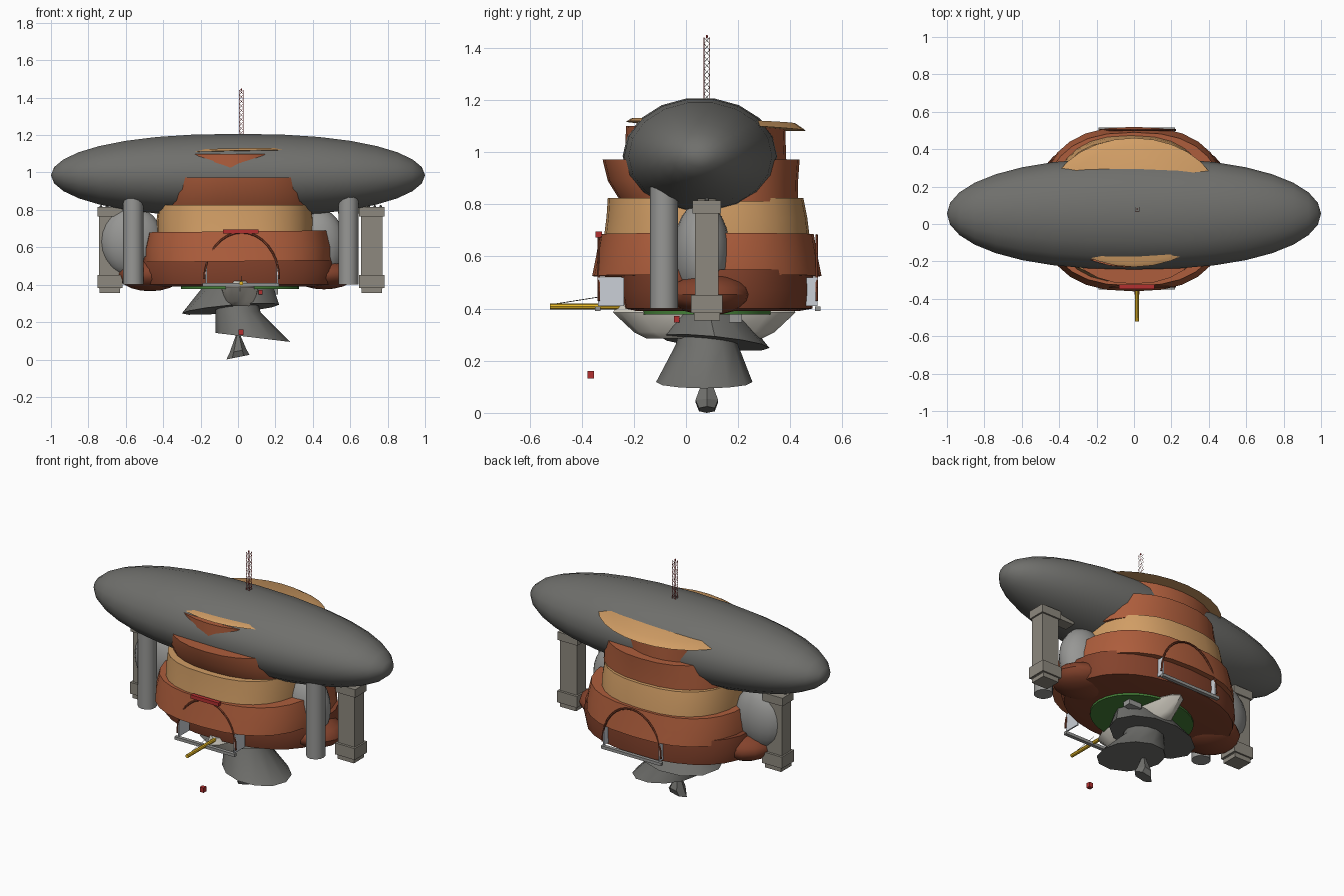
import bpy, bmesh, math
from mathutils import Vector, Matrix

if "Cube" in bpy.data.objects:
    bpy.data.objects.remove(bpy.data.objects["Cube"])

def mat(name, c):
    m = bpy.data.materials.new(name)
    m.diffuse_color = (*c, 1)
    m.use_nodes = True
    m.node_tree.nodes["Principled BSDF"].inputs["Base Color"].default_value = m.diffuse_color
    return m

RUST = mat("rust", (.23, .055, .025))
CLAY = mat("clay", (.42, .11, .045))
TAN = mat("tan", (.64, .34, .13))
HULL = mat("hull_grey", (.16, .16, .15))
STONE = mat("stone", (.27, .25, .21))
STEEL = mat("steel", (.31, .31, .30))
GREEN = mat("green", (.06, .22, .04))
CREAM = mat("cream", (.62, .59, .52))
PALE = mat("pale", (.6, .63, .68))
RED = mat("red", (.45, .03, .03))
GOLD = mat("gold", (.8, .48, .02))

def finish(name, bm, m, smooth=35):
    bmesh.ops.recalc_face_normals(bm, faces=bm.faces)
    me = bpy.data.meshes.new(name)
    bm.to_mesh(me)
    bm.free()
    ob = bpy.data.objects.new(name, me)
    bpy.context.collection.objects.link(ob)
    me.materials.append(m)
    if smooth:
        bpy.context.view_layer.objects.active = ob
        ob.select_set(True)
        bpy.ops.object.shade_smooth_by_angle(angle=math.radians(smooth))
        ob.select_set(False)
    return ob

def box(name, c, s, m):
    bm = bmesh.new()
    bmesh.ops.create_cube(bm, size=1, matrix=Matrix.Translation(c) @ Matrix.Diagonal((*s, 1)))
    return finish(name, bm, m, 0)

def ball(name, c, r, m, u=20, v=12):
    bm = bmesh.new()
    bmesh.ops.create_uvsphere(bm, u_segments=u, v_segments=v, radius=1)
    bmesh.ops.transform(bm, verts=bm.verts, matrix=Matrix.Translation(c) @ Matrix.Diagonal((*r, 1)))
    return finish(name, bm, m)

def rod(name, pts, r, m, sides=6):
    bm = bmesh.new()
    for a, b in zip(pts, pts[1:]):
        a, b = Vector(a), Vector(b)
        d = b - a
        M = Matrix.Translation((a + b) / 2) @ d.to_track_quat('Z', 'Y').to_matrix().to_4x4()
        bmesh.ops.create_cone(bm, cap_ends=True, segments=sides, radius1=r, radius2=r, depth=d.length, matrix=M)
    return finish(name, bm, m)

def loft(name, rings, m, n=28, power=2.0, smooth=35):
    """rings: (cx, cy, z, rx, ry, slope in x, slope in y), capped at both ends"""
    bm = bmesh.new()
    loops = []
    for cx, cy, z, rx, ry, sx, sy in rings:
        lp = []
        for i in range(n):
            t = 2 * math.pi * i / n
            c, s = math.cos(t), math.sin(t)
            dx = math.copysign(abs(c) ** (2 / power), c) * rx
            dy = math.copysign(abs(s) ** (2 / power), s) * ry
            lp.append(bm.verts.new((cx + dx, cy + dy, z + dx * sx + dy * sy)))
        loops.append(lp)
    for a, b in zip(loops, loops[1:]):
        for i in range(n):
            j = (i + 1) % n
            bm.faces.new((a[i], a[j], b[j], b[i]))
    bm.faces.new(loops[0])
    bm.faces.new(loops[-1])
    return finish(name, bm, m, smooth)

# Long airship envelope with blunt ends
bm = bmesh.new()
bmesh.ops.create_uvsphere(bm, u_segments=18, v_segments=16, radius=1,
                          matrix=Matrix.Rotation(math.pi / 2, 4, 'Y'))
for v in bm.verts:
    x = math.copysign(min(1, abs(v.co.x)) ** .87, v.co.x)
    v.co = (x, .055 + .298 * v.co.y, .985 + .225 * v.co.z)
finish("envelope", bm, HULL)

# Stacked shells of the body, bottom to top
loft("shell_bottom", [(0, .12, .39, .44, .31, 0, 0), (0, .125, .40, .52, .36, 0, 0),
                      (0, .12, .47, .54, .37, 0, 0), (0, .12, .55, .53, .365, 0, 0)], RUST, power=2.2)
loft("shell_lower", [(0, .08, .525, .50, .44, .01, 0), (0, .08, .60, .50, .425, .01, 0),
                     (0, .08, .685, .48, .41, .01, 0)], CLAY, power=2.5)
loft("shell_middle", [(-.015, .08, .67, .42, .395, 0, 0), (-.015, .08, .75, .42, .385, 0, 0),
                      (-.015, .075, .825, .41, .375, 0, 0)], TAN, power=2.5)
loft("shell_upper", [(0, .09, .81, .42, .34, 0, 0), (0, .065, .89, .42, .365, 0, 0),
                     (0, .058, .972, .40, .378, 0, 0)], CLAY, power=2.3)
loft("shell_top", [(-.04, .075, .96, .34, .31, 0, 0), (-.04, .075, 1.10, .40, .305, 0, 0)], CLAY)
loft("roof_brim", [(0, .115, 1.10, .46, .345, .02, -.05), (0, .105, 1.12, .38, .315, .02, -.03)], TAN)

# Side pods, feet, front tubes and stone columns
ball("pod_left", (-.57, .07, .63), (.17, .105, .19), STEEL)
ball("pod_right", (.42, .06, .61), (.155, .11, .20), STEEL)
ball("foot_left", (-.47, .09, .455), (.18, .17, .09), RUST, u=14, v=10)
ball("foot_right", (.46, .09, .455), (.175, .16, .08), RUST, u=14, v=10)
for side, s in (("left", -1), ("right", 1)):
    x = -.685 if s < 0 else .715
    tx = -.56 if s < 0 else .59
    rod("tube_" + side, [(tx, -.085, .40), (tx, -.085, .87)], .054, STEEL, 12)
    box("column_" + side, (x, .08, .595), (.115, .09, .43), STONE)
    box("column_cap_" + side, (x, .08, .79), (.135, .11, .05), STONE)
    box("column_base_" + side, (x, .08, .418), (.135, .12, .07), STONE)
    box("column_foot_" + side, (x, .08, .37), (.11, .10, .03), STONE)
    box("beam_" + side, (x - .1 * s, .08, .80), (.16, .07, .04), STONE)
    for k in range(4):
        ball("rivet_" + side, (x + (k - 1.5) * .032, .08, .817), (.009,) * 3, HULL, u=6, v=4)

# Underside: green disc, cream bowl, hanging skirts
loft("green_disc", [(.01, .08, .378, .315, .25, 0, 0), (.01, .08, .398, .315, .25, 0, 0)], GREEN)
loft("cream_bowl", [(.01, .07, .285, .05, .22, 0, 0), (.01, .07, .31, .085, .27, 0, 0),
                    (.01, .07, .385, .105, .35, 0, 0), (.01, .07, .42, .09, .33, 0, 0)], CREAM, 16)
loft("skirt_upper", [(-.04, .11, .27, .26, .21, .09, -.1), (0, .09, .385, .19, .12, 0, 0)], HULL, 12)
loft("skirt_lower", [(.08, .07, .118, .20, .185, -.12, 0), (.0, .08, .26, .12, .12, -.05, 0),
                     (0, .08, .37, .09, .09, 0, 0)], HULL, 12)
loft("tail_cone", [(0, .08, .0124, .062, .035, .2, 0), (.0, .08, .045, .045, .05, .2, 0),
                   (0, .08, .14, .008, .012, 0, 0)], HULL, 6, smooth=0)
box("hatch_box", (.12, -.035, .36), (.022, .022, .025), RED)
box("vent_box", (.17, .19, .362), (.09, .05, .03), STEEL)

# Gateways, front and back: arch, sill, pale cheeks, red keystone
for side, y, inn in (("front", -.338, 1), ("back", .505, -1)):
    arch = [(.02 + .2 * math.cos(math.pi * i / 16), y + .003 * inn, .43 + .25 * math.sin(math.pi * i / 16))
            for i in range(17)]
    rod("arch_" + side, arch, .006, RUST)
    box("sill_" + side, (.015, y, .40), (.41, .022, .018), STEEL)
    for s in (-1, 1):
        box("gate_cheek_" + side, (.02 + .19 * s, y + .05 * inn, .465), (.008, .10, .11), PALE)
box("keystone", (.015, -.335, .684), (.19, .025, .022), RED)

# Bowsprit with stay line, and the drifting red block
rod("bowsprit", [(.017, -.522, .408), (.017, -.25, .408)], .011, GOLD, 8)
rod("stay_line", [(.017, -.52, .415), (.017, -.33, .445)], .0015, HULL, 4)
box("red_block", (.017, -.365, .146), (.026, .026, .03), RED)

# Lattice mast
cx, cy, h = .018, .08, .011
corners = [(cx + h, cy + h), (cx - h, cy + h), (cx - h, cy - h), (cx + h, cy - h)]
for i, (x, y) in enumerate(corners):
    rod("mast_leg", [(x, y, 1.19), (x, y, 1.44)], .0014, RED, 4)
    x2, y2 = corners[(i + 1) % 4]
    zig = [((x, y) if k % 2 else (x2, y2)) + (1.2 + k * .024,) for k in range(11)]
    rod("mast_brace", zig, .001, CREAM if i % 2 else RED, 4)
ball("mast_tip", (cx, cy, 1.443), (.004, .004, .007), RED, u=8, v=6)
